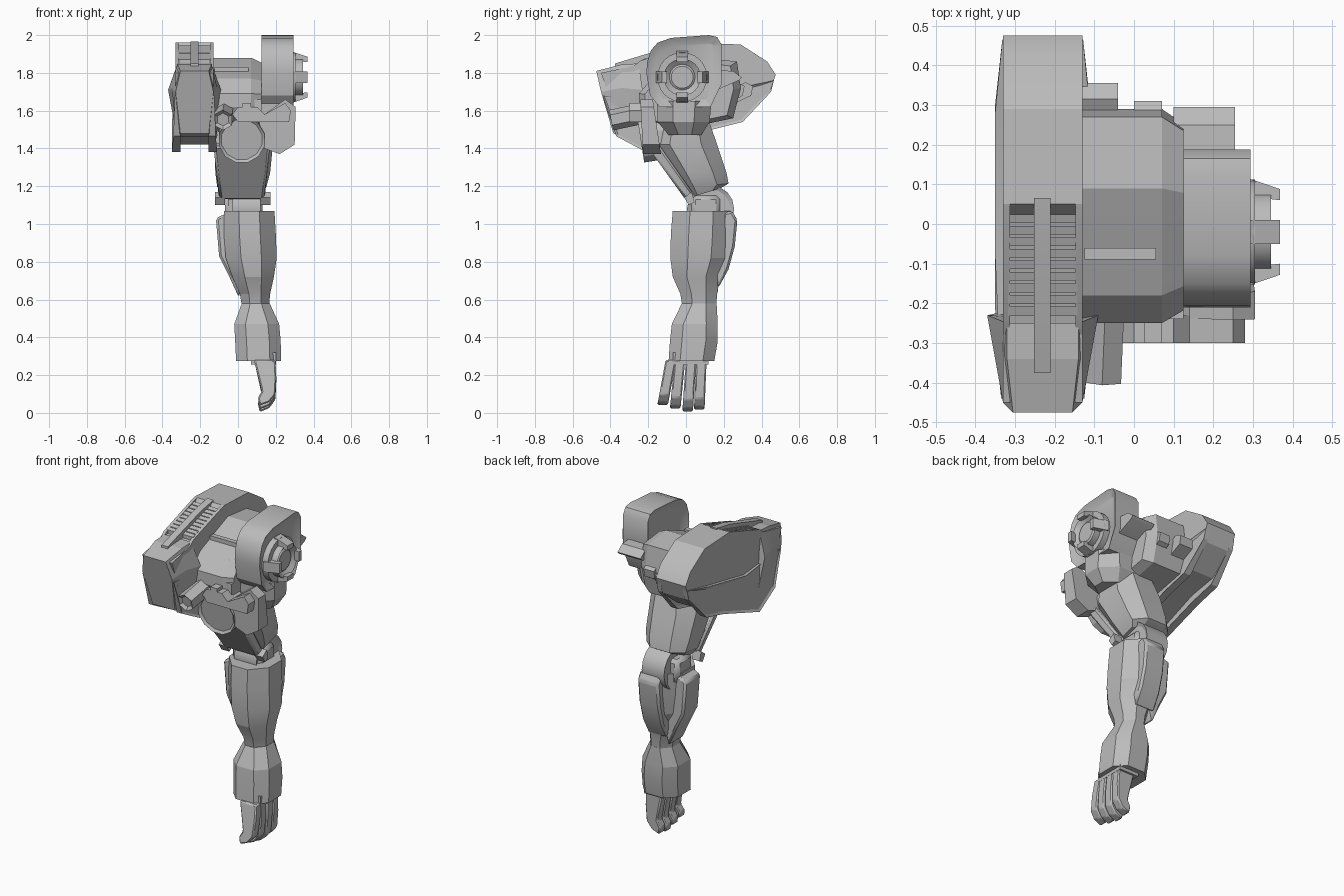
import bpy, bmesh, math
from mathutils import Vector

cube = bpy.data.objects.get("Cube")
if cube:
    bpy.data.objects.remove(cube, do_unlink=True)

grey = bpy.data.materials.new("armour_grey")
grey.use_nodes = True
grey.diffuse_color = (0.5, 0.5, 0.5, 1)
grey.node_tree.nodes["Principled BSDF"].inputs["Base Color"].default_value = (0.5, 0.5, 0.5, 1)


def loft(name, rings, inset=None, bevel=0, smooth=25):
    """Skin a closed solid over matching rings of 3D points."""
    bm = bmesh.new()
    rows = [[bm.verts.new(p) for p in ring] for ring in rings]
    n = len(rows[0])
    caps = [bm.faces.new(rows[0]), bm.faces.new(rows[-1])]
    for a, b in zip(rows, rows[1:]):
        for i in range(n):
            j = (i + 1) % n
            bm.faces.new((a[i], a[j], b[j], b[i]))
    bmesh.ops.recalc_face_normals(bm, faces=bm.faces)
    if inset:
        bmesh.ops.inset_region(bm, faces=caps, thickness=inset[0], depth=inset[1])
    mesh = bpy.data.meshes.new(name)
    bm.to_mesh(mesh)
    bm.free()
    ob = bpy.data.objects.new(name, mesh)
    bpy.context.collection.objects.link(ob)
    mesh.materials.append(grey)
    if bevel:
        mod = ob.modifiers.new("chamfer", "BEVEL")
        mod.width, mod.segments = bevel, 1
    bpy.context.view_layer.objects.active = ob
    ob.select_set(True)
    bpy.ops.object.shade_smooth_by_angle(angle=math.radians(smooth))
    ob.select_set(False)
    return ob


def prism(name, pts, axis, lo, hi, **kw):
    """Extrude a 2D profile along x or y."""
    place = {"x": lambda p, d: (d, p[0], p[1]), "y": lambda p, d: (p[0], d, p[1])}[axis]
    return loft(name, [[place(p, d) for p in pts] for d in (lo, hi)], **kw)


def box(name, x0, x1, y0, y1, z0, z1, **kw):
    return prism(name, [(y0, z0), (y1, z0), (y1, z1), (y0, z1)], "x", x0, x1, **kw)


def circle(cy, cz, r, n, turn=0.0):
    return [(cy + r * math.cos(turn + math.tau * i / n),
             cz + r * math.sin(turn + math.tau * i / n)) for i in range(n)]


def octagon(z, x0, x1, y0, y1, c=0.3, tilt=0):
    """Horizontal chamfered rectangle, optionally tilted along y."""
    a, b = (x1 - x0) * c, (y1 - y0) * c
    pts = [(x0 + a, y0), (x1 - a, y0), (x1, y0 + b), (x1, y1 - b),
           (x1 - a, y1), (x0 + a, y1), (x0, y1 - b), (x0, y0 + b)]
    return [(x, y, z + tilt * (y - y0)) for x, y in pts]


def rod(name, a, b, r, n, inset=None):
    a, b = Vector(a), Vector(b)
    q = (b - a).to_track_quat("Z", "Y")
    loft(name, [[e + q @ Vector((u, v, 0)) for u, v in circle(0, 0, r, n, math.pi / n)]
                for e in (a, b)], inset=inset)


# Shoulder pad: shell, lower side plates that swell in the middle, front hood
prism("pad_shell", [(-.45, 1.80), (-.26, 1.84), (.02, 1.92), (.05, 1.96), (.29, 1.95), (.43, 1.86),
                    (.475, 1.79), (.44, 1.69), (.3, 1.58), (.13, 1.55), (-.2, 1.42), (-.34, 1.49)],
      "x", -.33, -.13)
plate = [(.465, 1.76), (.45, 1.70), (.3, 1.54), (.14, 1.5), (-.21, 1.38), (-.37, 1.465),
         (-.44, 1.68), (-.08, 1.65), (.28, 1.72)]
for name, s in (("pad_outer_plate", -1), ("pad_inner_plate", 1)):
    loft(name, [[(-.23 + s * w(y), y, z) for y, z in plate] for w in
                (lambda y: .075, lambda y: .12 - max(0, abs(y) - .3) * .11)], inset=(.014, -.008))


def hood_ring(top, mid, low):
    return [(-.23 + s * w, y, z) for s, part in ((-1, (top, mid, low)), (1, (low, mid, top)))
            for w, y, z in part]


loft("pad_hood", [hood_ring((.075, -.475, 1.81), (.10, -.45, 1.70), (.075, -.385, 1.48)),
                  hood_ring((.09, -.34, 1.845), (.12, -.34, 1.72), (.095, -.32, 1.46)),
                  hood_ring((.09, -.25, 1.85), (.14, -.23, 1.71), (.095, -.22, 1.47))], smooth=10)

# Vent louvres and centre bar on the pad
for i in range(9):
    y = -.23 + i * .029
    z = 1.85 + (y + .26) * .29
    prism("vent_louvre", [(y, z - .03), (y + .022, z - .03), (y + .022, z + .02), (y, z + .012)],
          "x", -.318, -.142)
prism("vent_bar", [(-.375, 1.79), (-.375, 1.85), (-.06, 1.945), (.065, 1.967), (.065, 1.88)],
      "x", -.252, -.21)
for x0 in (-.33, -.148):
    prism("vent_rail", [(-.3, 1.82), (-.24, 1.865), (.05, 1.96), (.05, 1.9)], "x", x0, x0 + .018)

# Shoulder body with a narrowed inner end
body = [(-.25, 1.62), (-.25, 1.69), (-.18, 1.77), (0, 1.845), (.09, 1.88), (.27, 1.86),
        (.29, 1.72), (.25, 1.56), (-.08, 1.49), (-.2, 1.53)]
loft("shoulder_body", [[(x, y * k, 1.68 + (z - 1.68) * k) for y, z in body]
                       for x, k in ((-.14, 1), (.07, 1), (.125, .87))], smooth=10)
box("body_slot", -.125, .055, -.09, -.06, 1.79, 1.832)
prism("rear_wedge", [(.05, 1.66), (.05, 1.82), (.25, 1.81), (.295, 1.775), (.28, 1.76)],
      "x", .1, .255)
for x0, x1, reach in ((-.13, -.04, .355), (.0, .07, .31)):
    prism("rear_slat", [(.08, 1.55), (reach - .01, 1.68), (reach, 1.73), (reach - .04, 1.75), (.06, 1.62)],
          "x", x0, x1)
box("front_strut", .085, .125, -.24, -.16, 1.55, 1.66)

# Arched shoulder block
prism("arch_block", [(-.19, 1.68), (-.21, 1.80), (-.205, 1.86), (-.185, 1.92), (-.15, 1.96), (-.08, 1.985),
                     (.12, 2.0), (.165, 1.99), (.188, 1.95), (.188, 1.74), (.13, 1.62), (-.14, 1.62)],
      "x", .125, .293, inset=(.045, -.025), smooth=30)

# Round joint with four tapered clamps
hub = (-.02, 1.777)
prism("joint_base", circle(*hub, .132, 24), "x", .25, .305)
prism("joint_ring", circle(*hub, .098, 24), "x", .3, .345, inset=(.04, -.03))
for k in range(4):
    a = k * math.pi / 2
    u, v = Vector((math.cos(a), math.sin(a))), Vector((-math.sin(a), math.cos(a)))
    loft("joint_clamp", [[(x, *(Vector(hub) + u * r + v * w)) for r, w in
                          ((inner, -.03), (outer, -.03), (outer, .03), (inner, .03))]
                         for x, inner, outer in ((.28, .09, .138), (.368, .08, .108))])

# Collar and front armour around the top of the arm
loft("arm_collar", [octagon(1.47, .02, .25, -.09, .08), octagon(1.54, .0, .295, -.15, .125),
                    octagon(1.65, .05, .295, -.155, .135)])
loft("side_armour", [[(x, y + k * (1.62 - z), z) for x, z in
                      ((.10, 1.60), (.14, 1.58), (.25, 1.66), (.305, 1.62), (.30, 1.42),
                       (.22, 1.37), (.14, 1.40))] for y, k in ((-.24, .05), (-.17, .15))])
prism("collar_guard", [(-.03, 1.58), (.0, 1.62), (.10, 1.62), (.14, 1.58), (.25, 1.64), (.28, 1.60),
                       (.27, 1.54), (.14, 1.54), (.0, 1.54)], "y", -.30, -.23)
box("guard_clip", .025, .07, -.30, -.24, 1.60, 1.64)
rod("front_disc", (.02, -.08, 1.47), (.02, -.24, 1.445), .125, 12, inset=(.015, -.012))
rod("hex_bolt", (-.07, -.16, 1.60), (-.08, -.395, 1.55), .055, 6, inset=(.02, -.015))

# Upper arm, slanting back to the elbow
loft("upper_arm", [octagon(1.14, -.08, .13, .02, .18, .25, .3),
                   octagon(1.19, -.11, .15, -.02, .225, .25, .1),
                   octagon(1.27, -.12, .17, -.07, .215, .25),
                   octagon(1.42, -.125, .185, -.17, .165, .25),
                   octagon(1.55, -.09, .18, -.13, .12, .25)], smooth=15)
loft("arm_front_plate", [[(.02 + s * w, y, z) for y, z, w in
                          ((-.205, 1.41, .15), (-.15, 1.43, .15), (.04, 1.16, .125), (.0, 1.125, .115))]
                         for s in (-1, 1)], bevel=.012)
for s in (-1, 1):
    loft("plate_hook", [[(.025 + s * w, y, z) for y, z in
                         ((-.01, 1.14), (.015, 1.10), (.045, 1.115), (.03, 1.17))]
                        for w in (.095, .148)])

# Elbow joint
prism("elbow_wheel", circle(.13, 1.08, .125, 16), "x", -.03, .12, inset=(.02, -.01))
box("elbow_core", -.07, .13, .03, .18, 1.0, 1.15, bevel=.02)

# Forearm with raised guards
loft("forearm", [octagon(.57, .02, .165, -.02, .16), octagon(.63, .01, .17, -.03, .165),
                 octagon(.72, -.03, .19, -.07, .18), octagon(.82, -.065, .205, -.083, .225),
                 octagon(.95, -.075, .20, -.08, .235), octagon(1.07, -.075, .193, -.07, .235)], smooth=15)
prism("forearm_side_guard", [(-.055, 1.06), (-.117, 1.03), (-.10, .83), (-.055, .74), (.005, .61), (.03, .72)],
      "y", .02, .17, bevel=.012)
prism("forearm_back_guard", [(.2, 1.06), (.245, 1.07), (.272, 1.02), (.258, .88), (.225, .76), (.17, .66), (.15, .75)],
      "x", .0, .14, bevel=.012)

# Wrist cuff
loft("wrist_cuff", [octagon(.275, -.01, .228, -.092, .15, .25), octagon(.38, -.015, .226, -.085, .168, .25),
                    octagon(.47, -.02, .218, -.075, .168, .25), octagon(.58, .02, .168, -.022, .162)], smooth=15)
box("palm", .07, .2, -.07, .12, .255, .32)

# Four curled fingers, fanned along y
finger = [(.085, .28), (.198, .28), (.203, .17), (.198, .07), (.165, .025), (.115, .005),
          (.105, .05), (.125, .09), (.12, .12)]
for top, tip, lift in ((-.085, -.125, .035), (-.035, -.058, .015), (.025, .008, .0), (.08, .07, .01)):
    slope = (top - tip) / .25
    rings = [[(x, tip + slope * z + s * .028, z + lift * (1 - z / .28)) for x, z in finger]
             for s in (-1, 1)]
    loft("finger", rings, bevel=.007)
